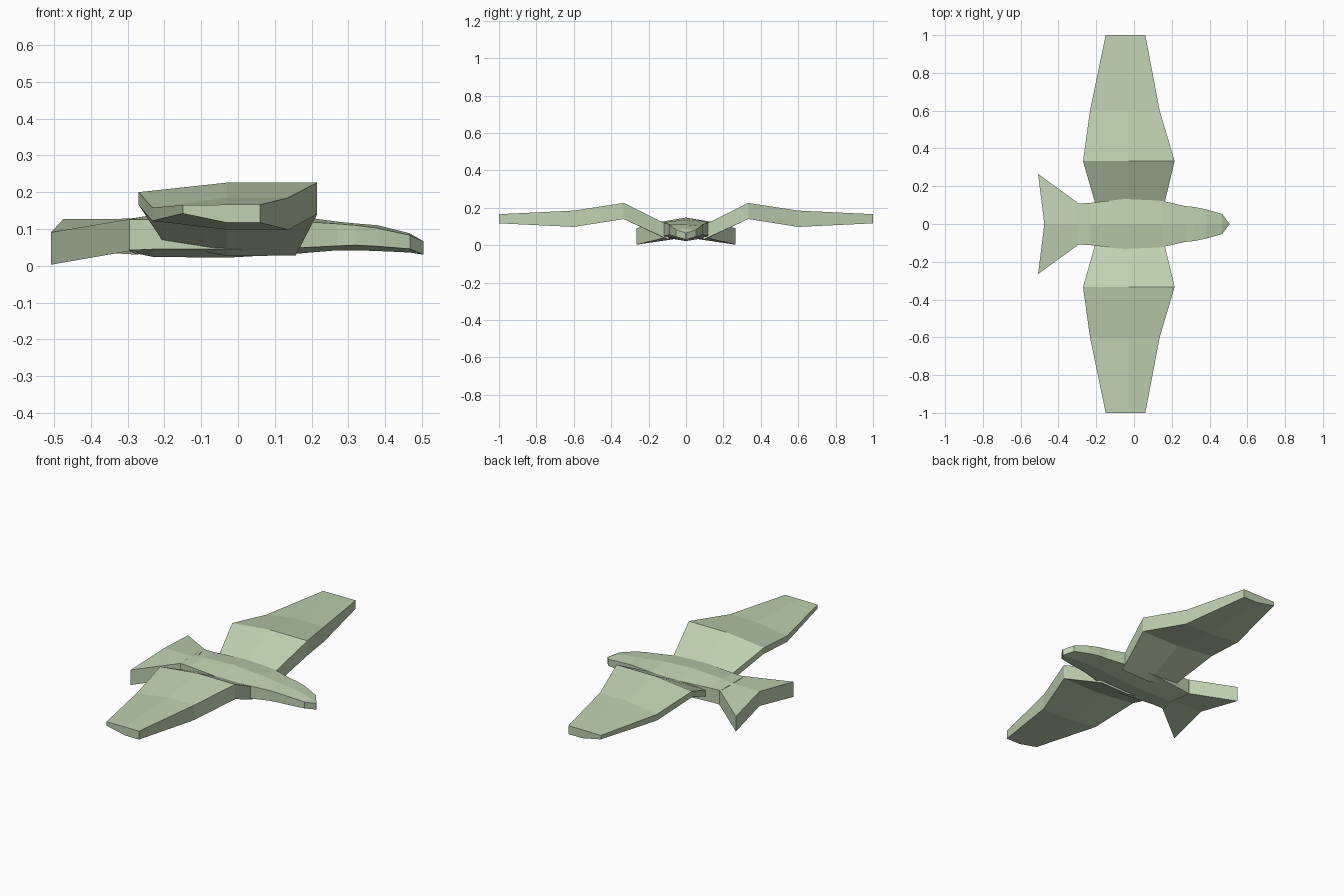
import bpy, bmesh

mat = bpy.data.materials.new("pale_green")
mat.diffuse_color = (0.52, 0.635, 0.44, 1)


def loft(name, rings):
    """Skin a list of equal-length rings and cap both ends."""
    bm = bmesh.new()
    rows = [[bm.verts.new(p) for p in r] for r in rings]
    n = len(rows[0])
    for a, b in zip(rows, rows[1:]):
        for i in range(n):
            j = (i + 1) % n
            bm.faces.new((a[i], a[j], b[j], b[i]))
    bm.faces.new(rows[0])
    bm.faces.new(rows[-1][::-1])
    bmesh.ops.remove_doubles(bm, verts=bm.verts, dist=1e-5)
    bmesh.ops.recalc_face_normals(bm, faces=bm.faces)
    me = bpy.data.meshes.new(name)
    bm.to_mesh(me)
    bm.free()
    me.materials.append(mat)
    ob = bpy.data.objects.new(name, me)
    bpy.context.collection.objects.link(ob)
    return ob


# Body and head: x, half width, ridge z, upper edge z, lower edge z, keel z
body = [(-0.30, 0.108, 0.127, 0.126, 0.042, 0.038),
        (-0.23, 0.112, 0.138, 0.125, 0.045, 0.024),
        (-0.03, 0.135, 0.148, 0.125, 0.045, 0.022),
        (0.15, 0.122, 0.136, 0.122, 0.048, 0.032),
        (0.27, 0.095, 0.120, 0.114, 0.054, 0.042),
        (0.32, 0.090, 0.115, 0.110, 0.056, 0.042),
        (0.38, 0.078, 0.110, 0.102, 0.053, 0.040),
        (0.467, 0.053, 0.088, 0.083, 0.046, 0.036)]
rings = [[(x, 0, t), (x, w, e), (x, w, f), (x, 0, k), (x, -w, f), (x, -w, e)]
         for x, w, t, e, f, k in body]
# Beak point: the last ring collapses to a short vertical edge
x, t, k = 0.505, 0.066, 0.030
rings.append([(x, 0.002 * s, z) for s, z in
              ((0, t), (1, t), (1, k), (0, k), (-1, k), (-1, t))])
loft("body", rings)

# Wings: y, then (x, top z, bottom z) at the rear, middle and front
wing = [(0.09, (-0.20, 0.096, 0.060), (-0.03, 0.105, 0.026), (0.157, 0.105, 0.028)),
        (0.333, (-0.27, 0.200, 0.165), (-0.03, 0.226, 0.140), (0.215, 0.226, 0.140)),
        (0.60, (-0.233, 0.158, 0.122), (-0.03, 0.185, 0.098), (0.136, 0.185, 0.098)),
        (1.00, (-0.15, 0.165, 0.142), (-0.03, 0.166, 0.117), (0.06, 0.166, 0.117))]
for side, s in (("left", 1), ("right", -1)):
    loft(side + "_wing", [[(x, s * y, t) for x, t, b in p] +
                          [(x, s * y, b) for x, t, b in p[::-1]]
                          for y, *p in wing])

# Swallow tail: centre section with two swept, drooping tips
for side, s in (("left", 1), ("right", -1)):
    loft(side + "_tail", [
        [(-0.475, 0, 0.127), (-0.475, 0, 0.042), (-0.27, 0, 0.030), (-0.27, 0, 0.128)],
        [(-0.508, s * 0.265, 0.091), (-0.508, s * 0.265, 0.003),
         (-0.295, s * 0.110, 0.040), (-0.295, s * 0.110, 0.127)]])
